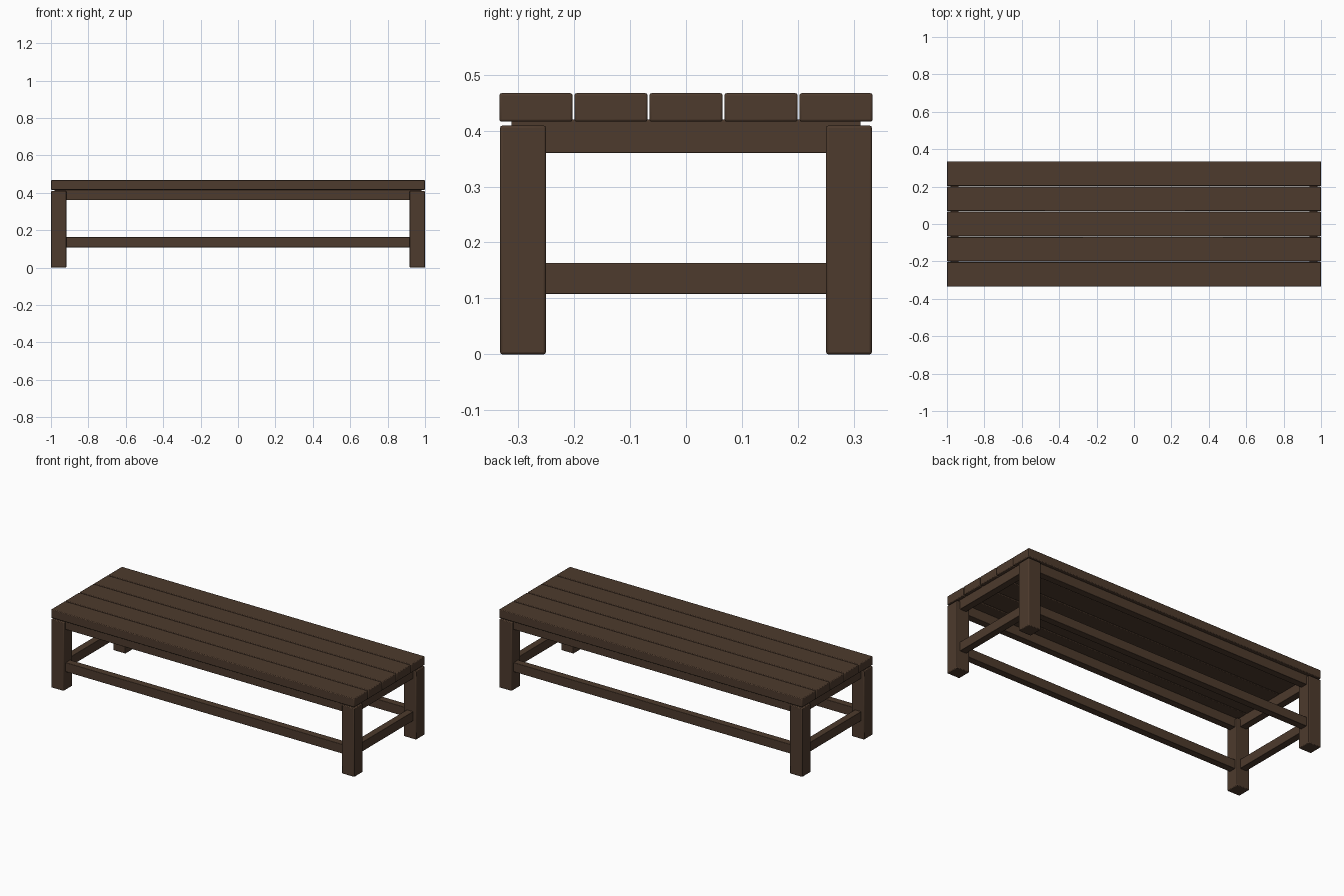
import bpy

if "Cube" in bpy.data.objects:
    bpy.data.objects.remove(bpy.data.objects["Cube"])

wood = bpy.data.materials.new("dark_brown_wood")
wood.diffuse_color = (0.075, 0.043, 0.026, 1)
wood.use_nodes = True
wood.node_tree.nodes["Principled BSDF"].inputs["Base Color"].default_value = wood.diffuse_color


def beam(name, x, y, z, bevel=0.004):
    """Rounded box spanning the given (min, max) ranges."""
    spans = (x, y, z)
    bpy.ops.mesh.primitive_cube_add(size=1, location=[(a + b) / 2 for a, b in spans])
    ob = bpy.context.object
    ob.name = name
    ob.scale = [b - a for a, b in spans]
    bpy.ops.object.transform_apply(location=False, rotation=False, scale=True)
    mod = ob.modifiers.new("soft_edges", "BEVEL")
    mod.width = bevel
    mod.segments = 2
    ob.data.materials.append(wood)
    bpy.ops.object.shade_smooth_by_angle()
    return ob


# Seat planks
for i in range(5):
    y = (i - 2) * 0.1342
    beam(f"seat_plank_{i + 1}", (-1, 1), (y - 0.0655, y + 0.0655), (0.416, 0.467))

# Legs
for sx, side in ((-1, "left"), (1, "right")):
    for sy, end in ((-1, "front"), (1, "back")):
        x, y = sx * 0.959, sy * 0.2915
        beam(f"{end}_{side}_leg", (x - 0.041, x + 0.041), (y - 0.041, y + 0.041), (0, 0.409))

# Upper and lower rails, set into the middle of the legs
for level, z in (("upper", (0.36, 0.42)), ("lower", (0.108, 0.163))):
    for s, end in ((-1, "front"), (1, "back")):
        y = s * 0.2915
        beam(f"{level}_{end}_rail", (-0.98, 0.98), (y - 0.021, y + 0.021), z, 0.002)
    for s, side in ((-1, "left"), (1, "right")):
        x = s * 0.959
        beam(f"{level}_{side}_rail", (x - 0.021, x + 0.021), (-0.311, 0.311), z, 0.002)
